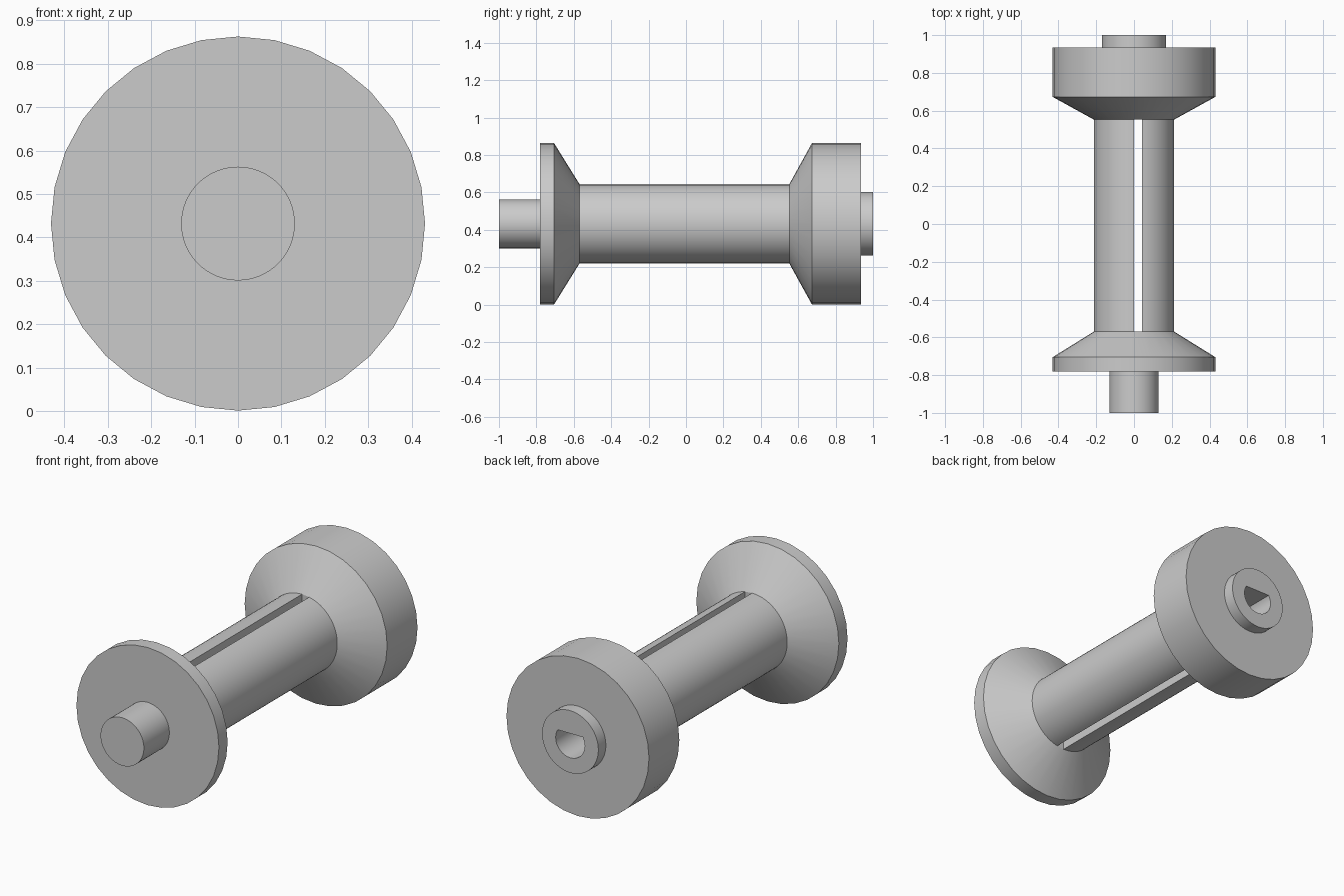
import bpy
import bmesh
import math

cube = bpy.data.objects.get("Cube")
if cube:
    bpy.data.objects.remove(cube, do_unlink=True)

AXIS_Z = 0.432
CORE_R, FLANGE_R = 0.213, 0.431
CORE_FRONT, CORE_BACK = -0.57, 0.553

grey = bpy.data.materials.new("plain grey")
grey.use_nodes = True
colour = (0.6, 0.6, 0.6, 1)
grey.diffuse_color = colour
grey.node_tree.nodes["Principled BSDF"].inputs["Base Color"].default_value = colour


def finish(name, bm):
    """Turn a bmesh into a grey, smooth shaded object with sharp edges."""
    bmesh.ops.recalc_face_normals(bm, faces=bm.faces)
    mesh = bpy.data.meshes.new(name)
    bm.to_mesh(mesh)
    bm.free()
    mesh.materials.append(grey)
    obj = bpy.data.objects.new(name, mesh)
    bpy.context.collection.objects.link(obj)
    smooth(obj)
    return obj


def smooth(obj):
    bpy.ops.object.select_all(action="DESELECT")
    obj.select_set(True)
    bpy.context.view_layer.objects.active = obj
    bpy.ops.object.shade_smooth_by_angle(angle=math.radians(25))


def turned(name, profile, sides):
    """Turn (y, radius) points around the long axis, with capped ends."""
    bm = bmesh.new()
    rings = []
    for y, r in profile:
        angles = [math.tau * i / sides for i in range(sides)]
        rings.append([bm.verts.new((r * math.sin(a), y, AXIS_Z + r * math.cos(a)))
                      for a in angles])
    for a, b in zip(rings, rings[1:]):
        for i in range(sides):
            j = (i + 1) % sides
            bm.faces.new((a[i], a[j], b[j], b[i]))
    bm.faces.new(rings[0])
    bm.faces.new(rings[-1])
    return finish(name, bm)


def cut_disc(name, radius, chord, direction, y0, y1, steps=32):
    """Extrude a disc that keeps only what lies beyond a chord, towards an angle."""
    half = math.acos(chord / radius)
    bm = bmesh.new()
    ends = []
    for y in (y0, y1):
        angles = [direction - half + 2 * half * i / steps for i in range(steps + 1)]
        ends.append([bm.verts.new((radius * math.cos(a), y, AXIS_Z + radius * math.sin(a)))
                     for a in angles])
    a, b = ends
    for i in range(steps + 1):
        j = (i + 1) % (steps + 1)
        bm.faces.new((a[i], a[j], b[j], b[i]))
    bm.faces.new(a)
    bm.faces.new(b)
    return finish(name, bm)


# Core split by a through slot
cut_disc("core_left_half", CORE_R, 0.043, 0, CORE_FRONT, CORE_BACK)
cut_disc("core_right_half", CORE_R, 0.0, math.pi, CORE_FRONT, CORE_BACK)

# Front flange and spindle
turned("front_flange", [(-0.78, FLANGE_R), (-0.705, FLANGE_R), (CORE_FRONT, CORE_R)], 32)
turned("front_spindle", [(-1, 0.131), (-0.77, 0.131)], 64)

# Back drum and boss
drum = turned("back_drum", [(CORE_BACK, CORE_R), (0.673, FLANGE_R), (0.935, FLANGE_R)], 32)
boss = turned("back_boss", [(0.925, 0.17), (1, 0.17)], 64)

# D-shaped drive hole with its flat on top
cutter = cut_disc("drive_hole_cutter", 0.088, -0.045, -math.pi / 2, 0.65, 1.1)
for part in (drum, boss):
    mod = part.modifiers.new("drive hole", "BOOLEAN")
    mod.operation = "DIFFERENCE"
    mod.solver = "EXACT"
    mod.object = cutter
    bpy.context.view_layer.objects.active = part
    bpy.ops.object.modifier_apply(modifier=mod.name)
    smooth(part)
bpy.data.objects.remove(cutter, do_unlink=True)
